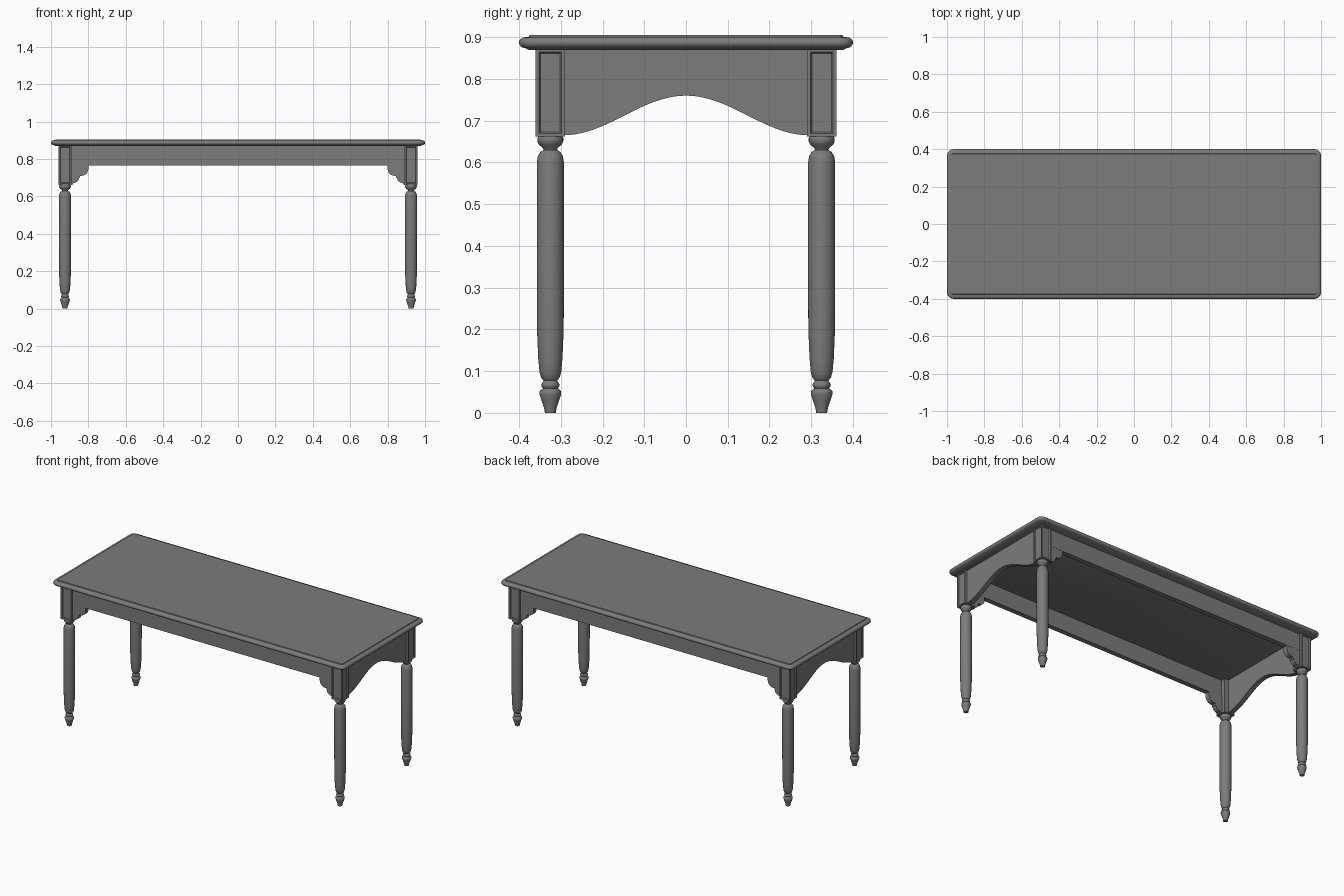
import bpy, bmesh, math
from mathutils import Vector

old = bpy.data.objects.get("Cube")
if old:
    bpy.data.objects.remove(old, do_unlink=True)

wood = bpy.data.materials.new("grey_wood")
wood.use_nodes = True
GREY = (0.2, 0.2, 0.2, 1)
wood.diffuse_color = GREY
wood.node_tree.nodes["Principled BSDF"].inputs["Base Color"].default_value = GREY

LEG_X, LEG_Y, POST = 0.925, 0.325, 0.07
APRON_TOP, APRON_LOW, POST_LOW = 0.872, 0.765, 0.662
THICK = 0.03


def finish(bm, name, angle=35):
    bmesh.ops.recalc_face_normals(bm, faces=bm.faces)
    mesh = bpy.data.meshes.new(name)
    bm.to_mesh(mesh)
    bm.free()
    mesh.materials.append(wood)
    ob = bpy.data.objects.new(name, mesh)
    bpy.context.collection.objects.link(ob)
    bpy.ops.object.select_all(action='DESELECT')
    ob.select_set(True)
    bpy.context.view_layer.objects.active = ob
    bpy.ops.object.shade_smooth_by_angle(angle=math.radians(angle))
    return ob


def loft(bm, rings):
    """Skin closed rings of points and cap both ends."""
    loops = [[bm.verts.new(p) for p in ring] for ring in rings]
    n = len(loops[0])
    for a, b in zip(loops, loops[1:]):
        for i in range(n):
            j = (i + 1) % n
            bm.faces.new((a[i], a[j], b[j], b[i]))
    bm.faces.new(loops[0])
    bm.faces.new(loops[-1])


def board(name, outline, place):
    """Extrude a flat outline; place(u, z, t) maps it into the model."""
    bm = bmesh.new()
    loft(bm, [[place(u, z, t) for u, z in outline] for t in (0, THICK)])
    return finish(bm, name)


def rounded_rect(inset, z, radius=0.035, steps=6):
    r = max(radius - inset, 0.008)
    cx, cy = 1 - inset - r, 0.4 - inset - r
    pts = []
    for k, (sx, sy) in enumerate(((1, 1), (-1, 1), (-1, -1), (1, -1))):
        for s in range(steps + 1):
            a = (k + s / steps) * math.pi / 2
            pts.append((sx * cx + r * math.cos(a), sy * cy + r * math.sin(a), z))
    return pts


# Table top: rounded nose with a small step up to the flat surface
bm = bmesh.new()
edge = [(0.025, 0.869)]
for s in range(9):
    a = -math.pi / 2 + math.pi * s / 8
    edge.append((0.015 - 0.015 * math.cos(a), 0.887 + 0.013 * math.sin(a)))
edge += [(0.023, 0.901), (0.025, 0.905)]
loft(bm, [rounded_rect(i, z) for i, z in edge])
finish(bm, "table_top")

# Turned leg profile: radius, height
TURNING = [(0.013, 0), (0.015, 0.012), (0.021, 0.03), (0.026, 0.045), (0.026, 0.052),
           (0.018, 0.059), (0.021, 0.063), (0.022, 0.068), (0.019, 0.073), (0.016, 0.077),
           (0.022, 0.084), (0.026, 0.098), (0.029, 0.13), (0.032, 0.2), (0.0325, 0.3),
           (0.0325, 0.6), (0.030, 0.615), (0.024, 0.625), (0.016, 0.63), (0.018, 0.635),
           (0.027, 0.642), (0.031, 0.65), (0.031, 0.658), (0.028, 0.664)]


def leg(name, x, y):
    bm = bmesh.new()
    turn = [2 * math.pi * k / 32 for k in range(32)]
    loft(bm, [[(x + r * math.cos(a), y + r * math.sin(a), z) for a in turn]
              for r, z in TURNING])
    finish(bm, name, 50)


def post(name, x, y):
    bm = bmesh.new()
    bmesh.ops.create_cube(bm, size=1)
    height = APRON_TOP - POST_LOW
    for v in bm.verts:
        v.co = Vector((x, y, POST_LOW + height / 2)) + v.co * Vector((POST, POST, height))
    # Sunk panels on the two outward faces
    bm.normal_update()
    outer = [f for f in bm.faces if f.normal.x * x > 0.01 or f.normal.y * y > 0.01]
    for f in outer:
        bmesh.ops.inset_individual(bm, faces=[f], thickness=0.011)
        bmesh.ops.inset_individual(bm, faces=[f], thickness=0.005, depth=-0.006)
    finish(bm, name, 20)


# Scrolled bracket outline, u measured inward from the post
BRACKET = [(-0.01, APRON_LOW + 0.01), (0.09, APRON_LOW + 0.01)]
BRACKET += [(0.09 - 0.037 * (1 - math.cos(a)), 0.747 - 0.037 * math.sin(a))
            for a in (math.pi / 2 * k / 6 for k in range(7))]
BRACKET += [(0.045, 0.71), (0.044, 0.70)]
BRACKET += [(0.01 + 0.03 * math.cos(a), 0.698 - 0.026 * math.sin(a))
            for a in (math.pi / 2 * k / 5 for k in range(6))]
BRACKET += [(0.007, 0.665), (-0.01, 0.665)]

for sx, side in ((1, "left"), (-1, "right")):
    for sy, end in ((-1, "front"), (1, "back")):
        tag = f"{end}_{side}"
        leg(tag + "_leg", sx * LEG_X, sy * LEG_Y)
        post(tag + "_post", sx * LEG_X, sy * LEG_Y)
        board(tag + "_bracket", BRACKET,
              lambda u, z, t: (sx * (LEG_X - POST / 2 - u), sy * (0.345 - t), z))

# Long straight aprons
span = LEG_X - POST / 2 + 0.01
for sy, end in ((-1, "front"), (1, "back")):
    board(end + "_apron",
          [(-span, APRON_LOW), (span, APRON_LOW), (span, APRON_TOP), (-span, APRON_TOP)],
          lambda u, z, t: (u, sy * (0.346 - t), z))

# Arched end aprons
half = LEG_Y - POST / 2 + 0.005
arch = [(half * k / 20, 0.665 + 0.095 * (0.5 + 0.5 * math.cos(math.pi * k / 20)))
        for k in range(-20, 21)]
for sx, side in ((1, "left"), (-1, "right")):
    board(side + "_arched_apron", arch + [(half, APRON_TOP), (-half, APRON_TOP)],
          lambda u, z, t: (sx * (0.946 - t), u, z))
